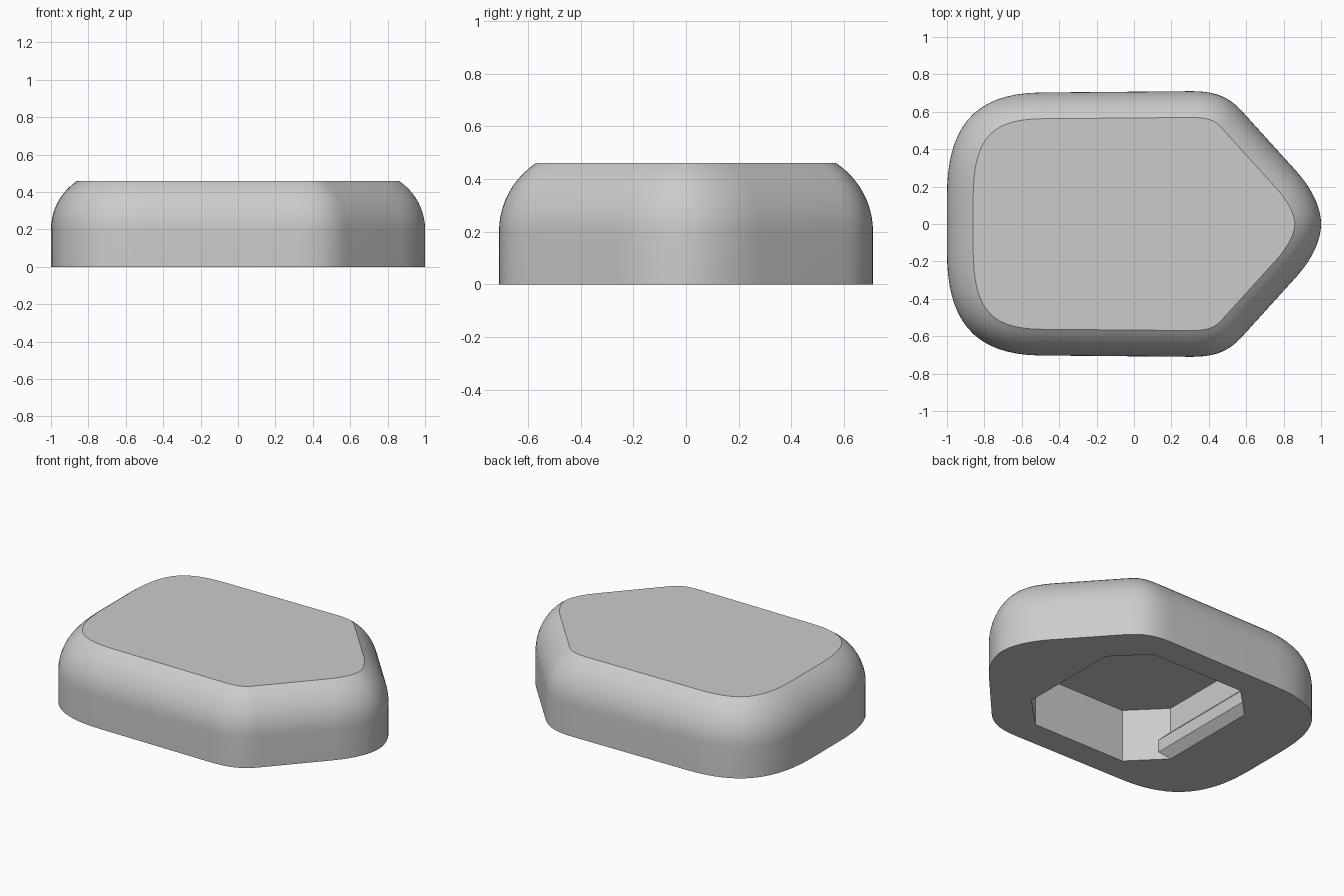
import bpy
import bmesh
import math
from mathutils import Vector
from mathutils.geometry import interpolate_bezier

cube = bpy.data.objects.get("Cube")
if cube:
    bpy.data.objects.remove(cube, do_unlink=True)

grey = bpy.data.materials.new("light_grey")
grey.use_nodes = True
grey.diffuse_color = (0.6, 0.6, 0.6, 1)
grey.node_tree.nodes["Principled BSDF"].inputs["Base Color"].default_value = (0.6, 0.6, 0.6, 1)


def loft(name, rings):
    """Skin closed rings of points and cap both ends."""
    bm = bmesh.new()
    loops = [[bm.verts.new(p) for p in ring] for ring in rings]
    n = len(loops[0])
    for low, high in zip(loops, loops[1:]):
        for i in range(n):
            j = (i + 1) % n
            bm.faces.new((low[i], low[j], high[j], high[i]))
    bm.faces.new(loops[0][::-1])
    bm.faces.new(loops[-1])
    bmesh.ops.recalc_face_normals(bm, faces=bm.faces)
    mesh = bpy.data.meshes.new(name)
    bm.to_mesh(mesh)
    bm.free()
    mesh.materials.append(grey)
    obj = bpy.data.objects.new(name, mesh)
    bpy.context.collection.objects.link(obj)
    return obj


# Outline: rounded back corner, shoulder and tip, joined by straight runs
bends = [
    ((-1, 0.15), (-1, 0.50), (-0.87, 0.70), (-0.5, 0.703)),
    ((0.3, 0.71), (0.42, 0.71), (0.50, 0.69), (0.58, 0.60)),
    ((0.87, 0.28), (0.95, 0.19), (1, 0.09), (1, 0)),
]
half = []
for a, b, c, d in bends:
    half += [p.to_2d() for p in interpolate_bezier(*(Vector((*q, 0)) for q in (a, b, c, d)), 17)]
outline = half + [Vector((p.x, -p.y)) for p in half[-2::-1]]


def inset(points, amount):
    """Move a clockwise outline inward along its normals."""
    result = []
    for i, p in enumerate(points):
        before = (p - points[i - 1]).normalized()
        after = (points[(i + 1) % len(points)] - p).normalized()
        t = (before + after).normalized()
        result.append(p + Vector((t.y, -t.x)) * amount)
    return result


# Body: upright wall, then an arc cut off by the flat top
WALL, TOP, RADIUS = 0.2, 0.46, 0.311
sweep = math.asin((TOP - WALL) / RADIUS)
levels = [(0, 0)]
for k in range(11):
    angle = sweep * k / 10
    levels.append((RADIUS * (1 - math.cos(angle)), WALL + RADIUS * math.sin(angle)))
body = loft("body", [[(p.x, p.y, z) for p in inset(outline, d)] for d, z in levels])

# Recess: chamfered rectangle cut into the underside
BACK, FRONT, SIDE, CHAMFER, DEPTH = -0.56, 0.50, 0.535, 0.2, 0.34
INNER = SIDE - CHAMFER
right_side = [(FRONT, INNER), (FRONT - CHAMFER, SIDE), (BACK + CHAMFER, SIDE), (BACK, INNER)]
octagon = right_side + [(x, -y) for x, y in reversed(right_side)]
cutter = loft("recess_cutter", [[(x, y, z) for x, y in octagon] for z in (-0.1, DEPTH)])
cutter.hide_render = True

cut = body.modifiers.new("recess", "BOOLEAN")
cut.operation = "DIFFERENCE"
cut.solver = "EXACT"
cut.object = cutter
bpy.context.view_layer.objects.active = body
body.select_set(True)
bpy.ops.object.modifier_apply(modifier=cut.name)
bpy.data.objects.remove(cutter, do_unlink=True)
bpy.ops.object.shade_smooth_by_angle(angle=math.radians(25))

# Snap ridges on the end walls, mitred into the chamfered corners
ridge = [(0, 0), (0.05, 0.05), (0.05, 0.13), (0, 0.18)]
for name, wall, inward in (("back_ridge", BACK, 1), ("front_ridge", FRONT, -1)):
    loft(name, [[(wall + inward * d, s * (INNER + d), z) for d, z in ridge] for s in (-1, 1)])
